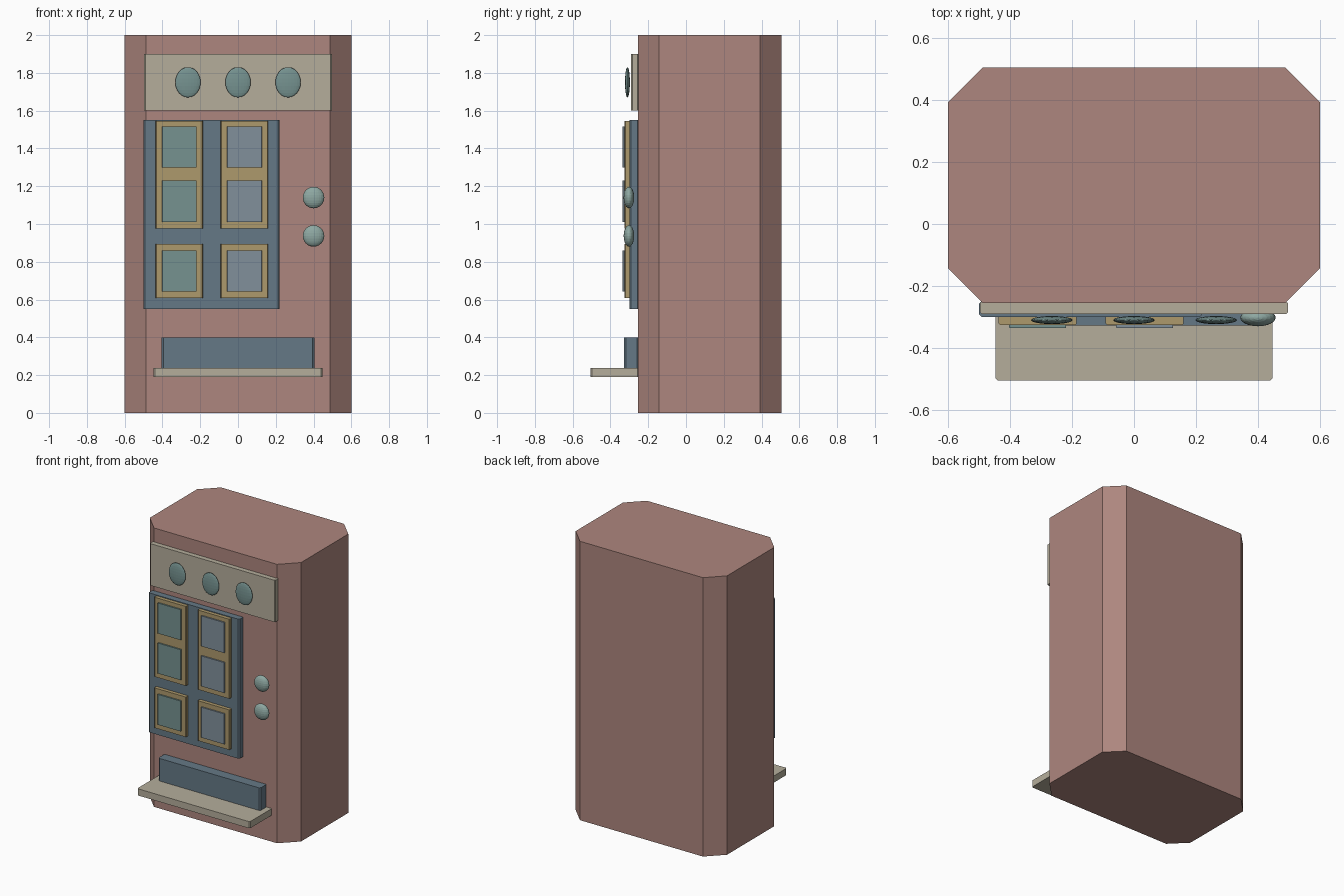
import bpy, bmesh

if "Cube" in bpy.data.objects:
    bpy.data.objects.remove(bpy.data.objects["Cube"])


def material(name, r, g, b):
    m = bpy.data.materials.new(name)
    m.diffuse_color = (r, g, b, 1)
    m.use_nodes = True
    m.node_tree.nodes["Principled BSDF"].inputs["Base Color"].default_value = m.diffuse_color
    return m


PINK = material("dusty_pink", 0.42, 0.24, 0.21)
CREAM = material("cream", 0.46, 0.42, 0.33)
BLUE = material("slate_blue", 0.13, 0.19, 0.24)
GOLD = material("ochre", 0.42, 0.32, 0.15)
TEAL = material("teal", 0.18, 0.29, 0.28)
GREY = material("blue_grey", 0.22, 0.28, 0.33)
MINT = material("mint", 0.27, 0.39, 0.36)


def finish(name, bm, mat):
    bmesh.ops.recalc_face_normals(bm, faces=bm.faces)
    me = bpy.data.meshes.new(name)
    bm.to_mesh(me)
    bm.free()
    me.materials.append(mat)
    ob = bpy.data.objects.new(name, me)
    bpy.context.collection.objects.link(ob)
    return ob


def block(name, x0, x1, y0, y1, z0, z1, mat, c):
    """Upright slab whose vertical corners are chamfered by c."""
    bm = bmesh.new()
    outline = [(x0 + c, y0), (x1 - c, y0), (x1, y0 + c), (x1, y1 - c),
               (x1 - c, y1), (x0 + c, y1), (x0, y1 - c), (x0, y0 + c)]
    face = bm.faces.new([bm.verts.new((x, y, z0)) for x, y in outline])
    top = bmesh.ops.extrude_face_region(bm, geom=[face])["geom"]
    bmesh.ops.translate(bm, vec=(0, 0, z1 - z0),
                        verts=[v for v in top if isinstance(v, bmesh.types.BMVert)])
    return finish(name, bm, mat)


def button(name, centre, radii, mat):
    """Flattened ball."""
    bm = bmesh.new()
    bmesh.ops.create_uvsphere(bm, u_segments=24, v_segments=12, radius=1)
    bmesh.ops.scale(bm, vec=radii, verts=bm.verts)
    bmesh.ops.translate(bm, vec=centre, verts=bm.verts)
    return finish(name, bm, mat)


# Cabinet
block("cabinet", -0.60, 0.60, -0.255, 0.505, 0, 2, PINK, 0.112)

# Header board with three discs
block("header_board", -0.497, 0.497, -0.29, -0.25, 1.60, 1.90, CREAM, 0.006)
for i, x in enumerate((-0.265, 0, 0.265)):
    button(f"header_disc_{i + 1}", (x, -0.31, 1.75), (0.067, 0.013, 0.08), TEAL)

# Display panel
block("display_panel", -0.50, 0.22, -0.30, -0.25, 0.55, 1.55, BLUE, 0.008)

# Framed windows, two columns
for side, x, glass in (("left", -0.311, TEAL), ("right", 0.034, GREY)):
    for row, z0, z1 in (("lower", 0.608, 0.895), ("upper", 0.975, 1.545)):
        block(f"{row}_frame_{side}", x - 0.126, x + 0.126, -0.326, -0.295,
              z0, z1, GOLD, 0.005)
    for i, z in enumerate((0.752, 1.12, 1.407)):
        block(f"pane_{side}_{i + 1}", x - 0.092, x + 0.092, -0.336, -0.32,
              z - 0.109, z + 0.109, glass, 0.002)

# Knobs
for i, z in enumerate((0.937, 1.14)):
    button(f"knob_{i + 1}", (0.40, -0.302, z), (0.057, 0.028, 0.057), MINT)

# Delivery bin and tray
block("delivery_bin", -0.405, 0.405, -0.327, -0.25, 0.235, 0.40, BLUE, 0.01)
block("tray", -0.447, 0.447, -0.505, -0.25, 0.19, 0.238, CREAM, 0.008)
